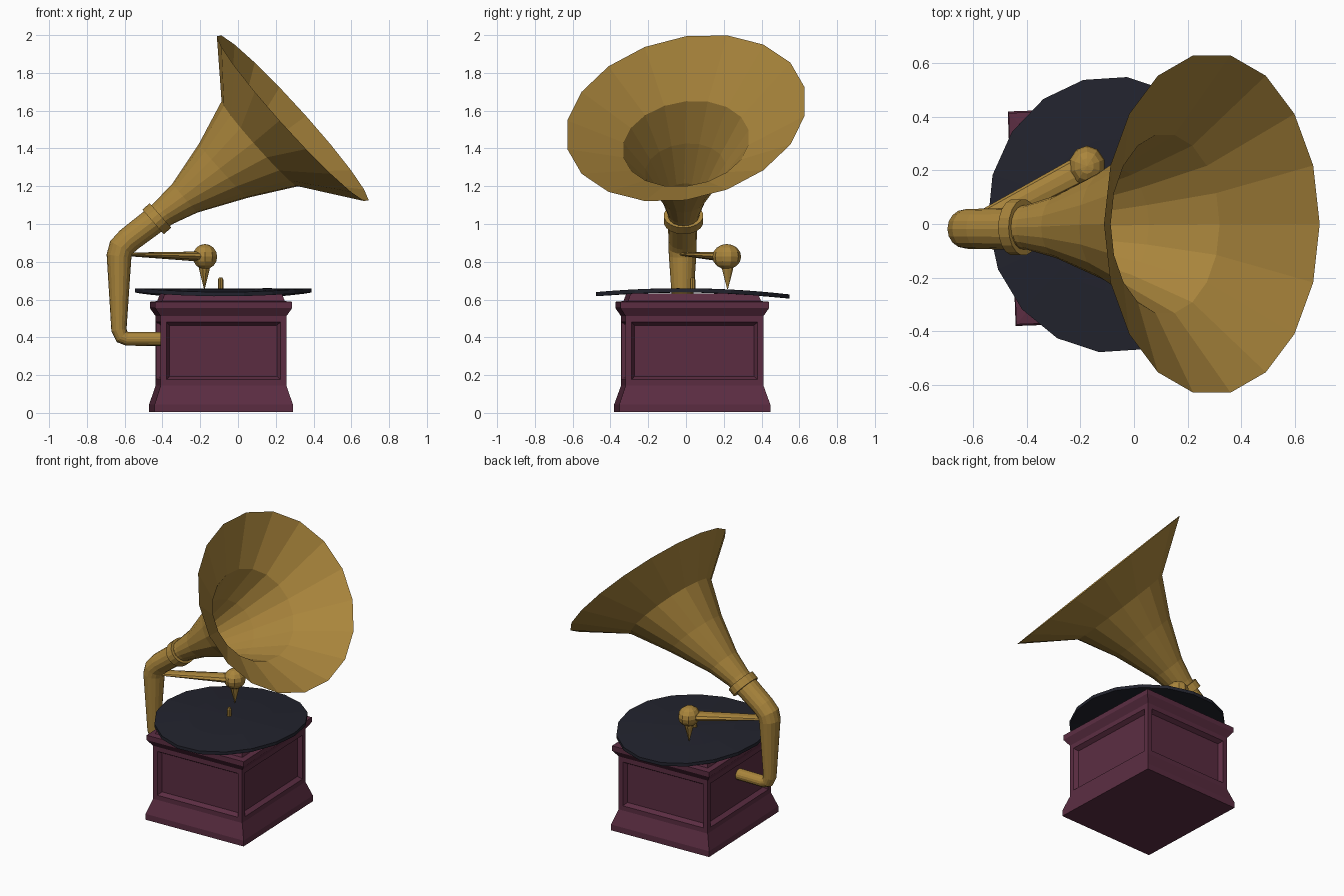
import bpy, bmesh, math
from mathutils import Vector, Matrix

if "Cube" in bpy.data.objects:
    bpy.data.objects.remove(bpy.data.objects["Cube"])


def material(name, rgb):
    m = bpy.data.materials.new(name)
    m.diffuse_color = (*rgb, 1)
    m.use_nodes = True
    m.node_tree.nodes["Principled BSDF"].inputs["Base Color"].default_value = m.diffuse_color
    return m


brass = material("brass", (0.40, 0.235, 0.045))
wood = material("burgundy_wood", (0.105, 0.026, 0.054))
black = material("record_black", (0.016, 0.017, 0.027))


def finish(name, bm, mat):
    bmesh.ops.recalc_face_normals(bm, faces=bm.faces)
    me = bpy.data.meshes.new(name)
    bm.to_mesh(me)
    bm.free()
    me.materials.append(mat)
    ob = bpy.data.objects.new(name, me)
    bpy.context.collection.objects.link(ob)
    return ob


def loft(rings, caps=True):
    """Bridge equal-length point rings into a skin."""
    bm = bmesh.new()
    vs = [[bm.verts.new(p) for p in r] for r in rings]
    n = len(vs[0])
    for a, b in zip(vs, vs[1:]):
        for i in range(n):
            j = (i + 1) % n
            bm.faces.new((a[i], a[j], b[j], b[i]))
    if caps:
        bm.faces.new(vs[0])
        bm.faces.new(vs[-1])
    bmesh.ops.recalc_face_normals(bm, faces=bm.faces)
    return bm


def ellipse(c, u, v, n):
    c, u, v = Vector(c), Vector(u), Vector(v)
    return [c + u * math.cos(2 * math.pi * i / n) + v * math.sin(2 * math.pi * i / n)
            for i in range(n)]


# Cabinet: stacked rectangular profile with a recessed panel on each side
profile = [(0.366, 0.40, 0.005), (0.366, 0.40, 0.045), (0.333, 0.365, 0.145),
           (0.333, 0.365, 0.512), (0.363, 0.394, 0.555), (0.363, 0.394, 0.588),
           (0.325, 0.352, 0.592), (0.31, 0.338, 0.632)]
turn = Matrix.Translation((-0.09, 0.033, 0)) @ Matrix.Rotation(math.radians(2.1), 4, 'Z')
bm = loft([[turn @ Vector((sx * hx, sy * hy, z))
            for sx, sy in ((-1, -1), (1, -1), (1, 1), (-1, 1))] for hx, hy, z in profile])
sides = [f for f in bm.faces
         if abs(f.normal.z) < 0.05 and 0.3 < f.calc_center_median().z < 0.36]
bmesh.ops.inset_individual(bm, faces=sides, thickness=0.045)
bmesh.ops.inset_individual(bm, faces=sides, thickness=0.024, depth=-0.028)
finish("cabinet", bm, wood)

# Record: slightly bowed 18-sided disc
def disc(scale, drop):
    ring = ellipse((-0.078, 0.035, 0), (0.467 * scale, 0.03 * scale, 0),
                   (-0.03 * scale, 0.515 * scale, 0), 18)
    return [Vector((p.x, p.y, 0.66 - 0.1 * (p.y - 0.035) ** 2 - 0.012 * p.y - drop))
            for p in ring]


finish("record", loft([disc(0.05, 0.022), disc(0.55, 0.022), disc(1, 0.022),
                       disc(1, 0), disc(0.55, 0), disc(0.05, 0)]), black)

# Spindle
finish("spindle", loft([ellipse((-0.092, 0.035, z), (r, 0, 0), (0, r, 0), 8)
                        for z, r in ((0.64, 0.014), (0.705, 0.014), (0.718, 0.008))]), brass)

# Bent pipe from the cabinet side up to the collar: x, z, radius
path = [(-0.37, 0.392, 0.037), (-0.585, 0.392, 0.037), (-0.615, 0.403, 0.039),
        (-0.63, 0.44, 0.041), (-0.63, 0.83, 0.066), (-0.618, 0.875, 0.068),
        (-0.58, 0.915, 0.068), (-0.41, 1.045, 0.072)]
rings = []
for i, (x, z, r) in enumerate(path):
    a, b = path[max(i - 1, 0)], path[min(i + 1, len(path) - 1)]
    t1 = Vector((x - a[0], z - a[1]))
    t2 = Vector((b[0] - x, b[1] - z))
    t = sum((v.normalized() for v in (t1, t2) if v.length > 0), Vector((0, 0))).normalized()
    rings.append(ellipse((x, -0.018, z), (t.y * r, 0, -t.x * r), (0, r * 1.1, 0), 16))
finish("pipe", loft(rings), brass)

# Collar between pipe and horn
def horn_ring(x, y, z, hx, hy, hz, k):
    return ellipse((x, y, z), (hx, 0, -hz), (0, hy, k * hy), 18)


finish("collar", loft([horn_ring(-0.43 + s * 0.75, -0.013, 1.028 + s * 0.66, 0.057, 0.105, 0.065, 0)
                       for s in (-0.026, 0.026)]), brass)

# Horn: open flaring shell
finish("horn", loft([horn_ring(*r) for r in (
    (-0.43, -0.013, 1.03, 0.047, 0.08, 0.053, 0),
    (-0.39, -0.012, 1.06, 0.05, 0.085, 0.057, 0.02),
    (-0.28, -0.01, 1.138, 0.066, 0.118, 0.077, 0.04),
    (-0.075, -0.003, 1.283, 0.131, 0.215, 0.143, 0.07),
    (0.116, 0.0, 1.425, 0.203, 0.337, 0.225, 0.10),
    (0.29, 0.0, 1.56, 0.402, 0.638, 0.434, 0.14))], caps=False), brass)

# Tone arm: flattened tapering tube
start, end = Vector((-0.60, -0.01, 0.84)), Vector((-0.175, 0.215, 0.827))
d = (end - start).normalized()
side = Vector((d.y, -d.x, 0)).normalized()
finish("tone_arm", loft([ellipse(p, side * w, (0, 0, h), 10) for p, w, h in (
    (start, 0.04, 0.009), (end, 0.052, 0.029))]), brass)

# Sound box ball and needle
bm = bmesh.new()
bmesh.ops.create_uvsphere(bm, u_segments=10, v_segments=8, radius=1)
bmesh.ops.transform(bm, verts=bm.verts, matrix=Matrix.Translation((-0.175, 0.216, 0.827))
                    @ Matrix.Diagonal((0.068, 0.076, 0.067, 1)))
finish("sound_box", bm, brass)
finish("needle", loft([ellipse((-0.178, 0.22, z), (r, 0, 0), (0, r * 1.1, 0), 10)
                       for z, r in ((0.79, 0.03), (0.76, 0.028), (0.655, 0.002))]), brass)
